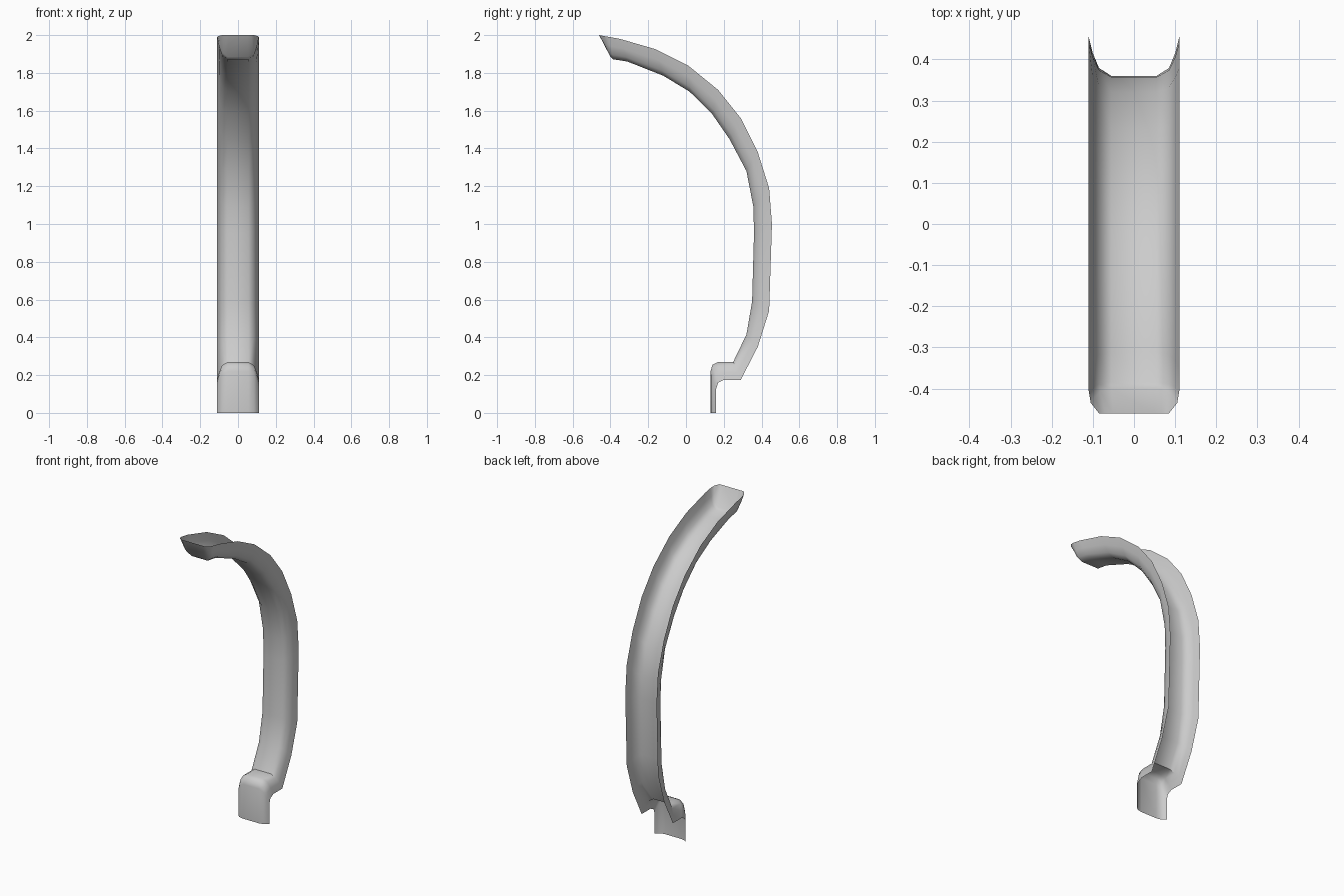
import bpy, math

if "Cube" in bpy.data.objects:
    bpy.data.objects.remove(bpy.data.objects["Cube"])

# Side-view stations (y, z): outer rim and inner web, from the flap foot to the tip
rim = [(.16, 0), (.16, .13), (.17, .16), (.2, .175), (.29, .175), (.38, .35),
       (.44, .54), (.455, 1.0), (.44, 1.19), (.38, 1.38), (.29, 1.56), (.17, 1.71),
       (.01, 1.84), (-.16, 1.925), (-.35, 1.98), (-.405, 1.99)]
web = [(.13, 0), (.13, .22), (.14, .255), (.17, .27), (.25, .27), (.32, .415),
       (.35, .59), (.36, .95), (.357, 1.09), (.32, 1.28), (.23, 1.45), (.14, 1.58),
       (.02, 1.70), (-.12, 1.785), (-.31, 1.86), (-.385, 1.872)]

# Channel cross-section: half width and blend from web (0) to rim (1)
half = [(.11, 1), (.1, .58), (.085, .2), (.055, 0)]


def ring(r, w, widths):
    pts = [(x, w[0] + (r[0] - w[0]) * t, w[1] + (r[1] - w[1]) * t)
           for x, (_, t) in zip(widths, half)]
    return [(-x, y, z) for x, y, z in pts] + [(x, y, z) for x, y, z in reversed(pts)]


widths = [x for x, _ in half]
rings = [ring(r, w, widths) for r, w in zip(rim, web)]

# Rounded end wall closing the channel at the upper tip
rings.append(ring((-.435, 1.995), (-.40, 1.885), [.105, .095, .082, .055]))
rings.append(ring((-.46, 2.0), (-.46, 2.0), [.085, .08, .07, .05]))

n = len(rings[0])
verts = [p for rg in rings for p in rg]
faces = [(i * n + j, i * n + j + 1, (i + 1) * n + j + 1, (i + 1) * n + j)
         for i in range(len(rings) - 1) for j in range(n - 1)]
mesh = bpy.data.meshes.new("curved_channel")
mesh.from_pydata(verts, [], faces)
mesh.update()
obj = bpy.data.objects.new("curved_channel", mesh)
bpy.context.collection.objects.link(obj)
bpy.context.view_layer.objects.active = obj
obj.select_set(True)
bpy.ops.object.shade_smooth_by_angle(angle=math.radians(50))
